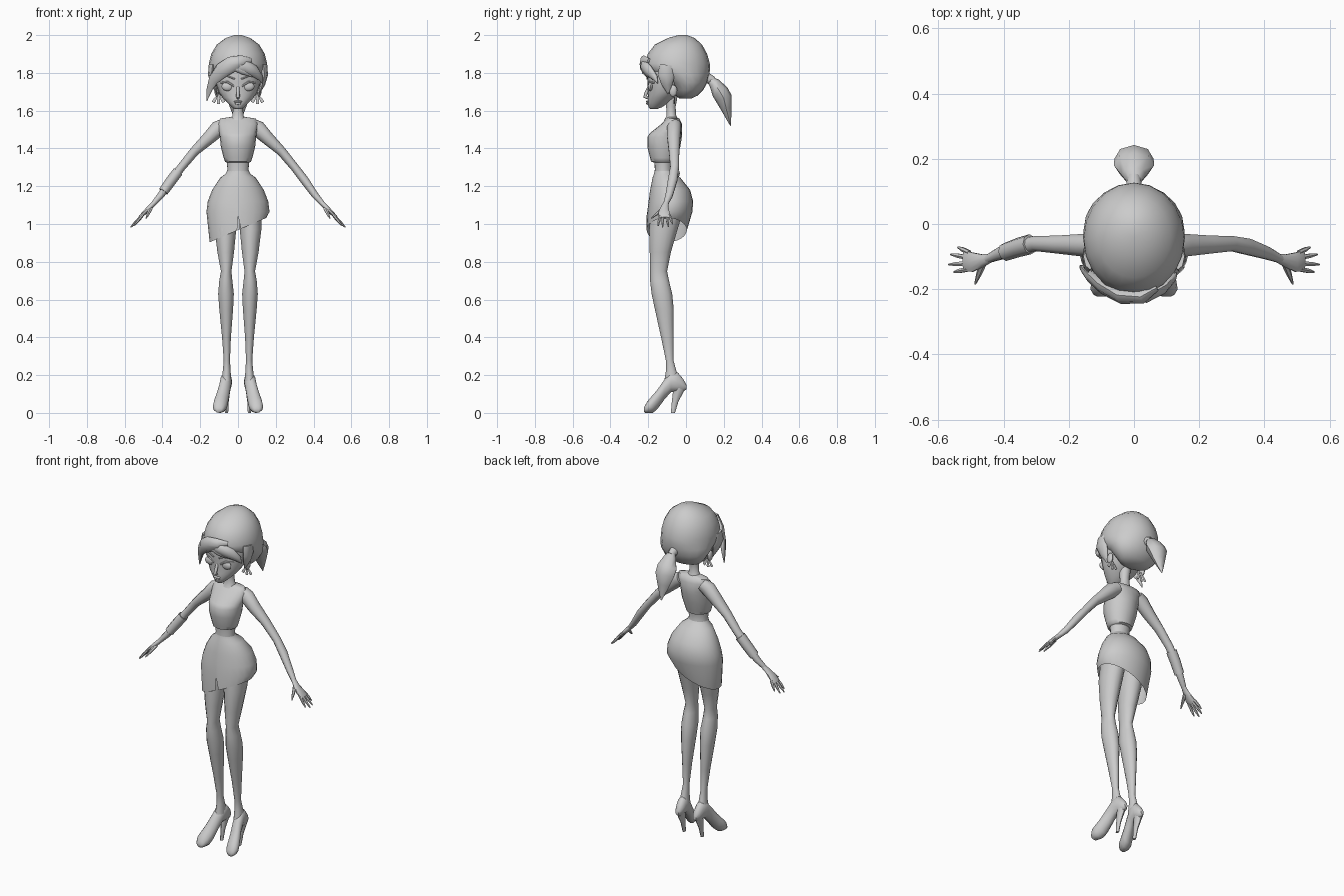
import bpy, bmesh, math
from mathutils import Vector

grey = bpy.data.materials.new("plain_grey")
grey.diffuse_color = (0.6, 0.6, 0.6, 1)


def finish(name, bm, sharp=50):
    bmesh.ops.recalc_face_normals(bm, faces=bm.faces)
    me = bpy.data.meshes.new(name)
    bm.to_mesh(me)
    bm.free()
    ob = bpy.data.objects.new(name, me)
    bpy.context.collection.objects.link(ob)
    me.materials.append(grey)
    bpy.ops.object.select_all(action='DESELECT')
    ob.select_set(True)
    bpy.context.view_layer.objects.active = ob
    bpy.ops.object.shade_smooth_by_angle(angle=math.radians(sharp))
    return ob


def loft(name, rings, caps=(True, True), s=1, sharp=50):
    """Skin a list of equal point rings; s = -1 mirrors in x."""
    bm = bmesh.new()
    vs = [[bm.verts.new((p[0] * s, p[1], p[2])) for p in r] for r in rings]
    n = len(vs[0])
    for a, b in zip(vs, vs[1:]):
        for i in range(n):
            j = (i + 1) % n
            bm.faces.new((a[i], a[j], b[j], b[i]))
    for use, r in zip(caps, (vs[0], vs[-1])):
        if use:
            bm.faces.new(r)
    return finish(name, bm, sharp)


def circle(n):
    return [2 * math.pi * i / n - math.pi / 2 for i in range(n)]


def flat_ring(z, yf, yb, hw, cx=0, angles=None):
    """Level ellipse from front y to back y."""
    return [Vector((cx + hw * math.cos(a), (yf + yb) / 2 + (yb - yf) / 2 * math.sin(a), z))
            for a in (angles or circle(20))]


def tube(name, pts, ref=(0, 1, 0), n=8, s=1, caps=(True, True)):
    """Tapered tube through (x, y, z, radius along ref, other radius)."""
    c = [Vector(p[:3]) for p in pts]
    rings = []
    for i, p in enumerate(pts):
        t = (c[min(i + 1, len(c) - 1)] - c[max(i - 1, 0)]).normalized()
        r = Vector(ref)
        u = (r - t * r.dot(t)).normalized()
        v = t.cross(u)
        rings.append([c[i] + u * p[3] * math.cos(a) + v * p[4] * math.sin(a) for a in circle(n)])
    return loft(name, rings, caps, s)


def blob(name, loc, size, seg=12):
    bm = bmesh.new()
    bmesh.ops.create_uvsphere(bm, u_segments=seg, v_segments=seg // 2 + 1, radius=1)
    for v in bm.verts:
        v.co = Vector([v.co[i] * size[i] + loc[i] for i in range(3)])
    return finish(name, bm)


# Torso and waist
loft("bodice", [flat_ring(*r) for r in (
    (1.567, -.095, -.055, .035), (1.558, -.105, -.035, .095), (1.53, -.13, -.022, .108),
    (1.48, -.192, -.02, .098), (1.46, -.205, -.022, .096), (1.41, -.205, -.03, .091),
    (1.35, -.19, -.05, .076), (1.33, -.185, -.055, .069), (1.325, -.167, -.07, .059),
    (1.29, -.165, -.075, .056), (1.26, -.168, -.065, .06))])
loft("neck", [flat_ring(*r) for r in (
    (1.55, -.115, -.04, .045), (1.575, -.102, -.052, .029), (1.62, -.105, -.055, .026),
    (1.70, -.12, -.04, .035))])

# Skirt with a slanted hem and a notch at the front
ang = sorted(circle(24) + [-math.pi / 2 - .03, -math.pi / 2 + .1])
front = min(range(len(ang)), key=lambda i: abs(ang[i] + math.pi / 2))
rings = [flat_ring(*r, 0, ang) for r in (
    (1.28, -.166, -.07, .058), (1.265, -.17, -.058, .066), (1.245, -.177, -.03, .094),
    (1.18, -.19, .022, .137), (1.12, -.198, .038, .16), (1.065, -.205, .034, .167))]
hem = flat_ring(0, -.208, .004, .15, 0, ang)
for i, p in enumerate(hem):
    p.z = 1.045 if i == front else .968 + .43 * p.x
loft("skirt", rings + [hem], (False, False))

# Legs, shoes and heels
for s, side in ((1, "left"), (-1, "right")):
    loft(side + "_leg", [flat_ring(z, yf, yb, (xo - xi) / 2, (xo + xi) / 2, circle(14))
         for z, xi, xo, yf, yb in (
        (1.12, .0, .125, -.18, .0), (.97, .008, .125, -.195, -.045), (.85, .02, .11, -.192, -.08),
        (.75, .034, .091, -.19, -.10), (.70, .029, .10, -.19, -.09), (.63, .021, .106, -.182, -.073),
        (.55, .025, .1, -.165, -.065), (.40, .037, .085, -.132, -.065), (.28, .042, .076, -.107, -.067),
        (.23, .039, .08, -.105, -.053), (.17, .035, .088, -.115, -.035))], s=s)
    loft(side + "_shoe", [[(cx + hw * math.cos(a), y, (zl + zh) / 2 + (zh - zl) / 2 * math.sin(a))
                           for a in circle(12)]
         for y, zl, zh, cx, hw in (
        (.002, .125, .15, .058, .01), (-.015, .112, .18, .058, .022), (-.045, .112, .215, .06, .029),
        (-.08, .11, .215, .064, .031), (-.115, .07, .175, .072, .031), (-.15, .022, .125, .084, .035),
        (-.175, .0, .095, .092, .038), (-.20, .0, .068, .098, .036), (-.217, .0, .04, .1, .024),
        (-.223, .008, .025, .1, .012))], s=s)
    loft(side + "_heel", [flat_ring(z, yf, yb, hw, .06, circle(8)) for z, yf, yb, hw in (
        (.15, -.07, -.001, .024), (.12, -.068, -.008, .019), (.06, -.075, -.04, .011),
        (0, -.08, -.058, .008))], s=s)

    # Arms and hands
    tube(side + "_arm", (
        (.07, -.06, 1.525, .036, .036), (.105, -.063, 1.505, .039, .043), (.155, -.065, 1.455, .036, .035),
        (.23, -.063, 1.385, .029, .025), (.3, -.06, 1.3, .024, .022), (.35, -.07, 1.235, .026, .023),
        (.41, -.09, 1.15, .02, .018), (.45, -.108, 1.105, .013, .013)), n=10, s=s)
    tube(side + "_palm", (
        (.44, -.104, 1.115, .014, .013), (.465, -.112, 1.09, .02, .013), (.495, -.117, 1.06, .031, .011),
        (.515, -.113, 1.04, .032, .009), (.522, -.113, 1.033, .026, .006)), n=10, s=s)
    for name, y0, tip in (("little_finger", -.088, (.54, -.071, 1.0)), ("ring_finger", -.104, (.562, -.093, .986)),
                          ("middle_finger", -.121, (.568, -.124, .983)), ("index_finger", -.138, (.552, -.147, .99))):
        a, b = Vector((.505, y0, 1.048)), Vector(tip)
        m = a.lerp(b, .6)
        tube(side + "_" + name, ((*a, .008, .008), (*m, .0075, .0075), (*b, .003, .003)), n=6, s=s)
    tube(side + "_thumb", ((.462, -.118, 1.085, .012, .01), (.475, -.152, 1.055, .009, .008),
                           (.487, -.184, 1.03, .003, .003)), ref=(1, 0, .3), n=6, s=s)

    # Ears, eyes, brows and fan earrings
    blob(side + "_ear", (s * .113, -.068, 1.705), (.012, .022, .032), 10)
    blob(side + "_eye", (s * .055, -.188, 1.728), (.032, .013, .024))
    tube(side + "_upper_lid", ((.022, -.2, 1.73, .004, .005), (.055, -.199, 1.752, .005, .006),
                               (.092, -.168, 1.748, .003, .004)), n=6, s=s)
    tube(side + "_brow", ((.018, -.207, 1.768, .004, .004), (.06, -.196, 1.785, .005, .004),
                          (.1, -.163, 1.778, .002, .003)), n=6, s=s)
    for k in (-1, 0, 1):
        d = Vector((math.sin(k * .55), 0, -math.cos(k * .55)))
        a = Vector((.103, -.062, 1.69))
        tube("%s_earring_blade_%d" % (side, k + 2), ((*a, .002, .002), (*(a + d * .045), .003, .009),
             (*(a + d * .054), .003, .008)), n=4, s=s)

# Wrist cuff on one forearm
tube("forearm_cuff", ((.318, -.062, 1.277, .031, .028), (.355, -.072, 1.228, .03, .028),
                      (.395, -.086, 1.172, .028, .026)), n=8, s=-1)

# Face
loft("face", [flat_ring(*r) for r in (
    (1.608, -.188, -.155, .016), (1.617, -.198, -.13, .03), (1.64, -.202, -.095, .054),
    (1.67, -.202, -.06, .083), (1.70, -.2, -.03, .102), (1.75, -.204, .0, .119),
    (1.80, -.208, .05, .127), (1.86, -.2, .05, .12))])
tube("nose", ((0, -.198, 1.725, .006, .008), (0, -.21, 1.695, .009, .009),
              (0, -.217, 1.674, .011, .01), (0, -.198, 1.664, .006, .006)), n=8)
blob("upper_lip", (0, -.202, 1.648), (.024, .01, .006), 10)
blob("lower_lip", (0, -.201, 1.638), (.019, .01, .007), 10)

# Hair cap, stepping back under the fringe
loft("hair_cap", [flat_ring(*r) for r in (
    (2.0, -.04, .005, .02), (1.985, -.095, .045, .065), (1.95, -.165, .085, .112),
    (1.90, -.203, .112, .142), (1.85, -.218, .126, .154), (1.82, -.215, .127, .156),
    (1.79, -.165, .124, .155), (1.75, -.1, .113, .147), (1.71, -.07, .092, .125),
    (1.68, -.055, .062, .095), (1.665, -.035, .03, .05))])

# Fringe and temple locks
up = (0, 0, 1)
tube("swept_fringe", ((.07, -.195, 1.865, .012, .01), (.025, -.222, 1.862, .032, .022),
                      (-.035, -.222, 1.845, .043, .024), (-.09, -.195, 1.81, .042, .022),
                      (-.13, -.163, 1.765, .032, .018), (-.152, -.14, 1.71, .018, .012),
                      (-.165, -.128, 1.652, .002, .002)), ref=up)
tube("short_fringe", ((-.02, -.215, 1.84, .022, .02), (.035, -.22, 1.835, .034, .022),
                      (.085, -.196, 1.81, .032, .02), (.118, -.165, 1.775, .018, .013),
                      (.13, -.15, 1.745, .002, .002)), ref=up)
tube("fringe_point", ((-.02, -.22, 1.83, .018, .016), (.03, -.222, 1.81, .02, .013),
                      (.075, -.205, 1.78, .002, .002)), ref=up)
for s, side in ((1, "left"), (-1, "right")):
    tube(side + "_temple_lock", ((.135, -.1, 1.84, .04, .02), (.141, -.105, 1.79, .045, .018),
                                 (.13, -.1, 1.74, .03, .014), (.112, -.095, 1.69, .003, .003)), s=s)

# Ponytail and its tie
tube("hair_tie", ((0, .1, 1.775, .026, .03), (0, .125, 1.767, .024, .026), (0, .145, 1.757, .02, .022)),
     ref=(1, 0, 0), n=10)
tube("ponytail", ((0, .125, 1.768, .017, .018), (0, .15, 1.745, .038, .03), (0, .18, 1.7, .062, .045),
                  (0, .2, 1.665, .06, .045), (0, .213, 1.61, .04, .028), (0, .226, 1.56, .02, .014),
                  (0, .236, 1.52, .002, .002)), ref=(1, 0, 0))
